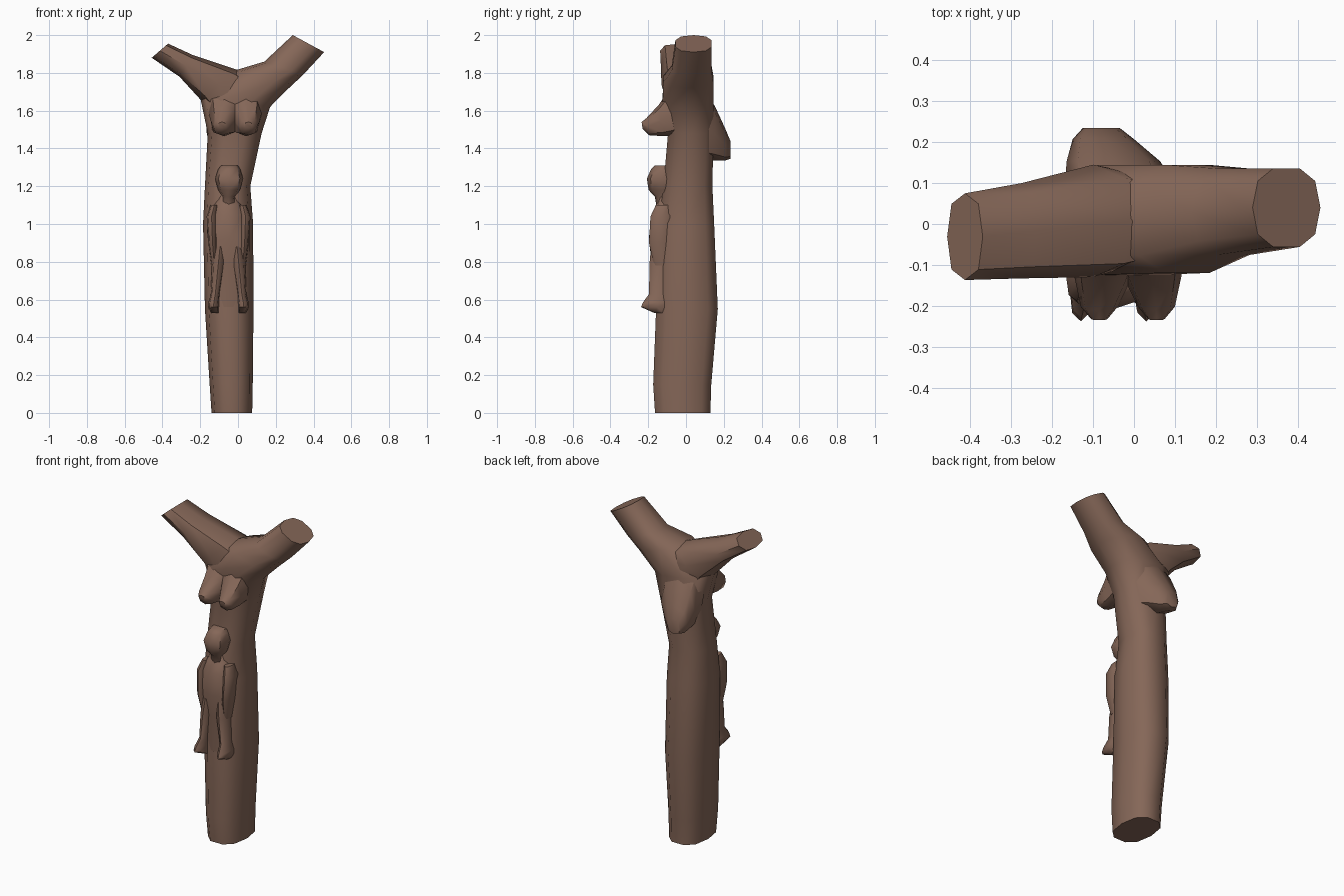
import bpy, bmesh, math
from mathutils import Vector

if "Cube" in bpy.data.objects:
    bpy.data.objects.remove(bpy.data.objects["Cube"])

wood = bpy.data.materials.new("brown wood")
wood.use_nodes = True
colour = (0.235, 0.135, 0.097, 1)
wood.diffuse_color = colour
bsdf = next(n for n in wood.node_tree.nodes if n.type == 'BSDF_PRINCIPLED')
bsdf.inputs["Base Color"].default_value = colour
bsdf.inputs["Roughness"].default_value = 0.9


def span(lx, lz, rx, rz, y0, y1):
    """Ring between two outline points in the xz plane, with a depth range."""
    centre = Vector(((lx + rx) / 2, (y0 + y1) / 2, (lz + rz) / 2))
    return centre, Vector(((rx - lx) / 2, 0, (rz - lz) / 2)), Vector((0, (y1 - y0) / 2, 0))


def level(z, x0, x1, y0, y1):
    return span(x0, z, x1, z, y0, y1)


def across(x, half, back, front):
    """Ring for a stub that grows along y: two outline points in the yz plane."""
    (y0, z0), (y1, z1) = back, front
    return (Vector((x, (y0 + y1) / 2, (z0 + z1) / 2)), Vector((half, 0, 0)),
            Vector((0, (y1 - y0) / 2, (z1 - z0) / 2)))


def loft(name, rings, sides=8, square=0.8, angle=50):
    """Skin a row of rounded-square rings and cap both ends."""
    bm = bmesh.new()
    rows = []
    for centre, u, v in rings:
        row = []
        for i in range(sides):
            a = math.tau * i / sides
            c, s = math.cos(a), math.sin(a)
            c = math.copysign(abs(c) ** square, c)
            s = math.copysign(abs(s) ** square, s)
            row.append(bm.verts.new(centre + u * c + v * s))
        rows.append(row)
    for low, high in zip(rows, rows[1:]):
        for i in range(sides):
            j = (i + 1) % sides
            bm.faces.new((low[i], low[j], high[j], high[i]))
    bm.faces.new(rows[0][::-1])
    bm.faces.new(rows[-1])
    bmesh.ops.recalc_face_normals(bm, faces=bm.faces)
    mesh = bpy.data.meshes.new(name)
    bm.to_mesh(mesh)
    bm.free()
    mesh.materials.append(wood)
    obj = bpy.data.objects.new(name, mesh)
    bpy.context.collection.objects.link(obj)
    bpy.ops.object.select_all(action='DESELECT')
    obj.select_set(True)
    bpy.context.view_layer.objects.active = obj
    bpy.ops.object.shade_smooth_by_angle(angle=math.radians(angle))
    return obj


# Trunk bending into the thick left branch
loft("trunk", [
    level(0, -0.14, 0.075, -0.17, 0.135),
    level(0.15, -0.15, 0.078, -0.18, 0.14),
    level(0.55, -0.175, 0.082, -0.165, 0.175),
    level(1.0, -0.185, 0.08, -0.15, 0.155),
    level(1.2, -0.175, 0.065, -0.125, 0.145),
    level(1.48, -0.16, 0.125, -0.10, 0.15),
    span(-0.2, 1.67, 0.17, 1.62, -0.13, 0.15),
    span(-0.01, 1.815, 0.27, 1.72, -0.125, 0.15),
    span(0.14, 1.86, 0.345, 1.79, -0.08, 0.14),
    span(0.29, 2.0, 0.456, 1.91, -0.06, 0.14)], sides=10)

# Thinner right branch
loft("right_branch", [
    span(-0.08, 1.5, 0.14, 1.74, -0.09, 0.12),
    span(-0.2, 1.66, 0.0, 1.815, -0.13, 0.145),
    span(-0.31, 1.78, -0.24, 1.895, -0.133, 0.10),
    span(-0.457, 1.88, -0.37, 1.955, -0.137, 0.075)])

# Broken knot on the back
loft("back_knot", [
    across(-0.03, 0.14, (0.06, 1.34), (0.08, 1.74)),
    across(-0.05, 0.115, (0.15, 1.335), (0.155, 1.62)),
    across(-0.075, 0.075, (0.205, 1.335), (0.21, 1.5)),
    across(-0.08, 0.045, (0.235, 1.345), (0.235, 1.44))])

# Pair of drooping stubs below the fork
for name, x, out in (("right_stub", -0.075, -1), ("left_stub", 0.045, 1)):
    loft(name, [
        across(x - 0.01 * out, 0.095, (-0.03, 1.47), (-0.07, 1.74)),
        across(x, 0.07, (-0.12, 1.465), (-0.145, 1.63)),
        across(x + 0.01 * out, 0.045, (-0.195, 1.47), (-0.21, 1.56)),
        across(x + 0.01 * out, 0.02, (-0.23, 1.505), (-0.235, 1.54))])

# Carved figure: head and neck
loft("figure_head", [
    level(1.06, -0.10, 0.0, -0.15, -0.05),
    level(1.145, -0.085, -0.015, -0.165, -0.06),
    level(1.18, -0.105, 0.01, -0.198, -0.05),
    level(1.24, -0.122, 0.028, -0.207, -0.05),
    level(1.29, -0.105, 0.012, -0.185, -0.05),
    level(1.31, -0.09, 0.0, -0.165, -0.06)])

# Carved figure: robe
loft("figure_robe", [
    level(0.56, -0.11, 0.01, -0.165, -0.06),
    level(0.78, -0.13, 0.035, -0.18, -0.06),
    level(0.92, -0.135, 0.04, -0.197, -0.06),
    level(1.05, -0.155, 0.045, -0.182, -0.06),
    level(1.1, -0.13, 0.02, -0.16, -0.06),
    level(1.16, -0.09, -0.02, -0.14, -0.06)])

# Carved figure: arms and legs, mirrored about its own centre line
MID = -0.05
for side, s in (("right", -1), ("left", 1)):
    def limb(z, centre, half, front):
        x = MID + s * centre
        return level(z, x - half, x + half, front, -0.07)
    loft(side + "_figure_arm", [
        limb(0.78, 0.075, 0.016, -0.17),
        limb(0.9, 0.085, 0.022, -0.196),
        limb(1.04, 0.09, 0.026, -0.188),
        limb(1.1, 0.075, 0.02, -0.16)])
    loft(side + "_figure_leg", [
        limb(0.53, 0.07, 0.022, -0.17),
        limb(0.56, 0.08, 0.028, -0.238),
        limb(0.585, 0.078, 0.028, -0.228),
        limb(0.63, 0.07, 0.024, -0.195),
        limb(0.78, 0.055, 0.034, -0.194),
        limb(0.88, 0.045, 0.03, -0.185)])
